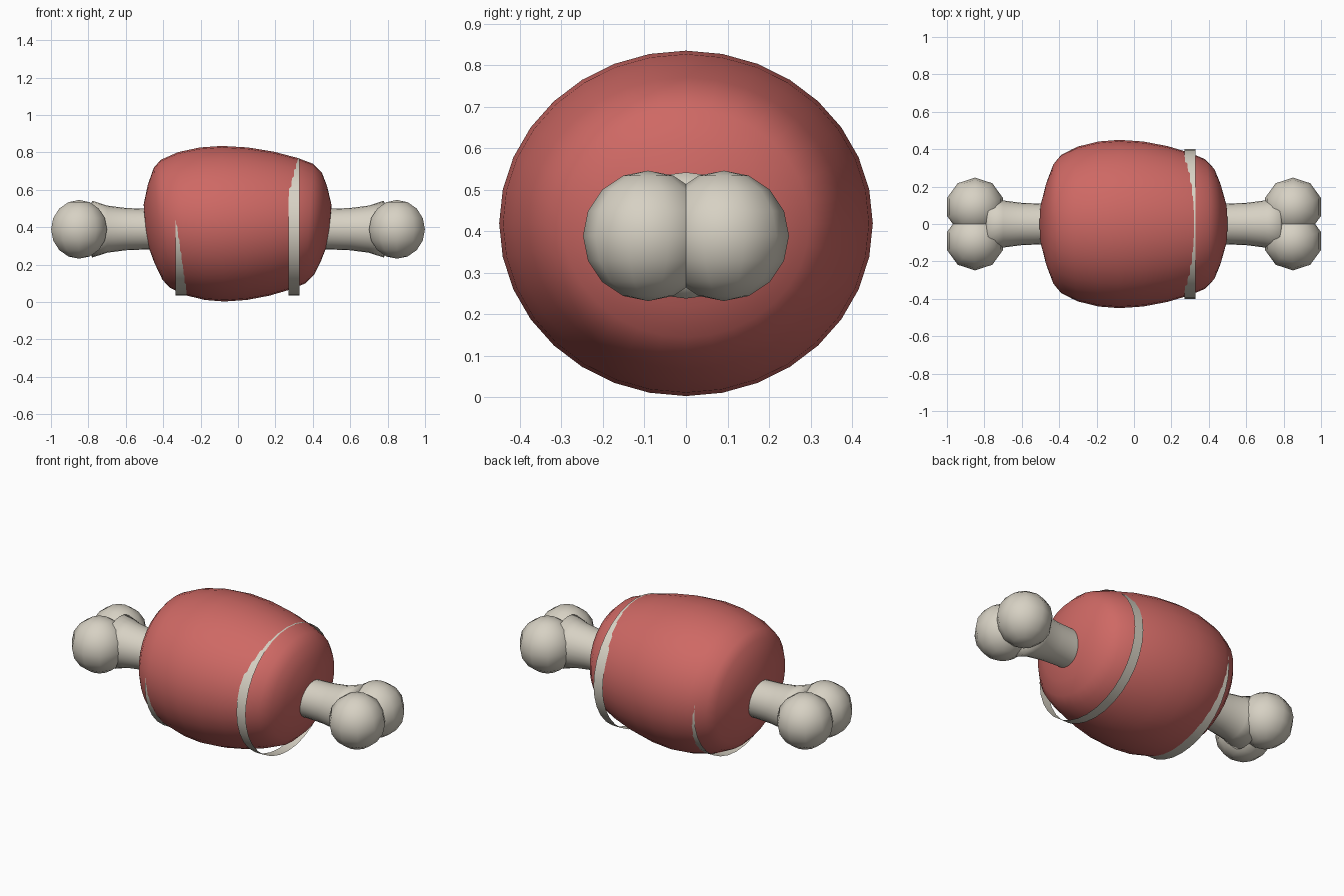
import bpy, bmesh, math
from mathutils import Matrix

cube = bpy.data.objects.get("Cube")
if cube:
    bpy.data.objects.remove(cube, do_unlink=True)


def material(name, rgb):
    m = bpy.data.materials.new(name)
    m.use_nodes = True
    m.diffuse_color = (*rgb, 1)
    m.node_tree.nodes["Principled BSDF"].inputs["Base Color"].default_value = (*rgb, 1)
    return m


RED = material("meat red", (0.62, 0.14, 0.128))
BONE = material("bone cream", (0.68, 0.64, 0.55))


def finish(name, bm, mat):
    bmesh.ops.remove_doubles(bm, verts=bm.verts, dist=1e-5)
    bmesh.ops.recalc_face_normals(bm, faces=bm.faces)
    for f in bm.faces:
        f.smooth = True
    mesh = bpy.data.meshes.new(name)
    bm.to_mesh(mesh)
    bm.free()
    mesh.materials.append(mat)
    ob = bpy.data.objects.new(name, mesh)
    bpy.context.collection.objects.link(ob)
    return ob


def lathe_x(profile, ry, rz, zc, steps=32):
    """Turn (x, radius) points round the x axis, stretched to an ellipse."""
    bm = bmesh.new()
    verts = [bm.verts.new((x, 0, r)) for x, r in profile]
    edges = [bm.edges.new(p) for p in zip(verts, verts[1:])]
    bmesh.ops.spin(bm, geom=verts + edges, axis=(1, 0, 0), cent=(0, 0, 0),
                   angle=math.tau, steps=steps)
    for v in bm.verts:
        v.co.y *= ry
        v.co.z = v.co.z * rz + zc
    return bm


# Meat: a barrel, fuller on one side and slightly wider towards the top
meat_profile = [(-.5, 0), (-.495, .25), (-.465, .5), (-.427, .72), (-.39, .82),
                (-.30, .92), (-.19, .98), (-.08, 1), (.05, .98), (.18, .925),
                (.3, .845), (.38, .77), (.427, .66), (.46, .48), (.49, .25), (.497, 0)]
bm = lathe_x(meat_profile, .45, .416, .419)
for v in bm.verts:
    v.co.x *= 1 + .18 * (v.co.z - .419)
finish("meat", bm, RED)

# Thin bands round the meat
for name, x in (("left_band", .3), ("right_band", -.305)):
    finish(name, lathe_x([(x - .03, 1), (x + .03, 1)], .4, .368, .402), BONE)

# Bone ends: a flared shaft and two knuckles on each side
shaft_profile = [(.3, .11), (.5, .109), (.6, .113), (.7, .126), (.78, .152),
                 (.795, .1), (.8, 0)]
for side, s in (("left", 1), ("right", -1)):
    shaft = [(s * x, r) for x, r in shaft_profile]
    finish(side + "_bone_shaft", lathe_x(shaft, 1, 1, .39, 24), BONE)
    for place, y in (("front", -.091), ("back", .091)):
        bm = bmesh.new()
        bmesh.ops.create_uvsphere(bm, u_segments=10, v_segments=8, radius=.157,
                                  matrix=Matrix.Translation((s * .85, y, .389)))
        finish(f"{side}_{place}_knuckle", bm, BONE)
